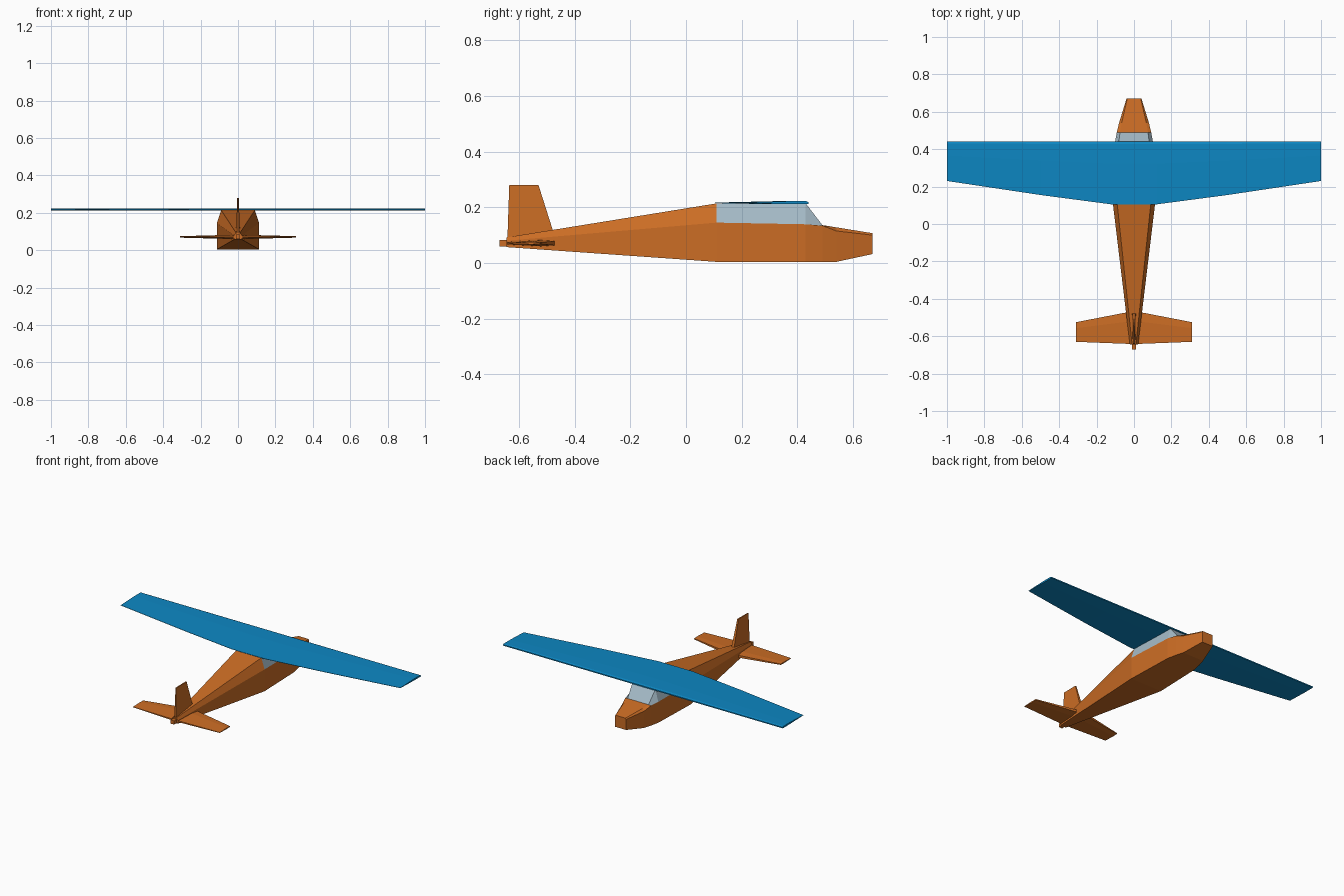
import bpy, bmesh

if "Cube" in bpy.data.objects:
    bpy.data.objects.remove(bpy.data.objects["Cube"])


def material(name, rgb):
    m = bpy.data.materials.new(name)
    m.diffuse_color = (*rgb, 1)
    m.use_nodes = True
    m.node_tree.nodes["Principled BSDF"].inputs["Base Color"].default_value = m.diffuse_color
    return m


ORANGE = material("orange paint", (0.60, 0.152, 0.018))
BLUE = material("blue paint", (0.004, 0.245, 0.55))
GLASS = material("pale glass", (0.38, 0.50, 0.58))


def loft(name, sections, mats):
    """Skin a row of equally sized closed sections and cap both ends."""
    bm = bmesh.new()
    rings = [[bm.verts.new(p) for p in s] for s in sections]
    n = len(rings[0])
    for a, b in zip(rings, rings[1:]):
        for i in range(n):
            j = (i + 1) % n
            bm.faces.new((a[i], a[j], b[j], b[i]))
    bm.faces.new(rings[0])
    bm.faces.new(rings[-1])
    bmesh.ops.recalc_face_normals(bm, faces=bm.faces)
    mesh = bpy.data.meshes.new(name)
    bm.to_mesh(mesh)
    bm.free()
    for m in mats:
        mesh.materials.append(m)
    ob = bpy.data.objects.new(name, mesh)
    bpy.context.collection.objects.link(ob)
    return ob


def body_ring(y, bottom, middle, top):
    """Six-sided body section from three (half width, height) pairs."""
    half = [bottom, middle, top]
    return ([(x, y, z) for x, z in half] +
            [(-x, y, z) for x, z in reversed(half)])


# Fuselage: tail to nose
stations = [
    (-0.645, (0.020, 0.057), (0.022, 0.080), (0.010, 0.092)),
    (0.11, (0.113, 0.004), (0.113, 0.145), (0.090, 0.214)),
    (0.43, (0.103, 0.004), (0.103, 0.139), (0.082, 0.214)),
    (0.49, (0.090, 0.004), (0.092, 0.134), (0.075, 0.136)),
    (0.54, (0.075, 0.004), (0.080, 0.115), (0.066, 0.128)),
    (0.67, (0.040, 0.032), (0.040, 0.100), (0.036, 0.107)),
]
fuselage = loft("fuselage", [body_ring(*s) for s in stations], [ORANGE, GLASS])
# Cabin windows and windshield are the upper panels of the cabin bays
for f in fuselage.data.polygons:
    if 0.11 < f.center.y < 0.48 and f.center.z > 0.15:
        f.material_index = 1

# Wing: straight leading edge, tapered trailing edge, thin flat-bottomed section
def wing_ring(x, trailing):
    lead = 0.44
    chord = lead - trailing
    outline = [(0, 0.211), (0, 0.218), (0.04, 0.222), (0.35, 0.222),
               (1, 0.217), (1, 0.215), (0.35, 0.211)]
    return [(x, lead - c * chord, z) for c, z in outline]


half_wing = [(0.12, 0.105), (0.5, 0.155), (1.0, 0.23)]
wing_plan = [(-x, t) for x, t in reversed(half_wing)] + half_wing
loft("wing", [wing_ring(*p) for p in wing_plan], [BLUE])


# Tailplane: tapered in plan and thickness
def tail_ring(x, front, back, t):
    z, m = 0.071, front - 0.3 * (front - back)
    return [(x, front, z - t * 0.7), (x, front, z + t * 0.7), (x, m, z + t),
            (x, back, z + t * 0.4), (x, back, z - t * 0.4), (x, m, z - t)]


loft("tailplane", [tail_ring(-0.31, -0.525, -0.63, 0.004),
                   tail_ring(0, -0.465, -0.642, 0.012),
                   tail_ring(0.31, -0.525, -0.63, 0.004)], [ORANGE])


# Fin: tapered upright blade
def fin_ring(front, back, z_front, z_back, t):
    return [(-t, front, z_front), (t, front, z_front),
            (t * 0.6, back, z_back), (-t * 0.6, back, z_back)]


loft("fin", [fin_ring(-0.465, -0.642, 0.075, 0.075, 0.011),
             fin_ring(-0.53, -0.635, 0.28, 0.28, 0.004)], [ORANGE])

# Tail stub
loft("tail_stub", [body_ring(y, (0.012, 0.059), (0.012, 0.070), (0.012, 0.083))
                   for y in (-0.67, -0.63)], [ORANGE])
